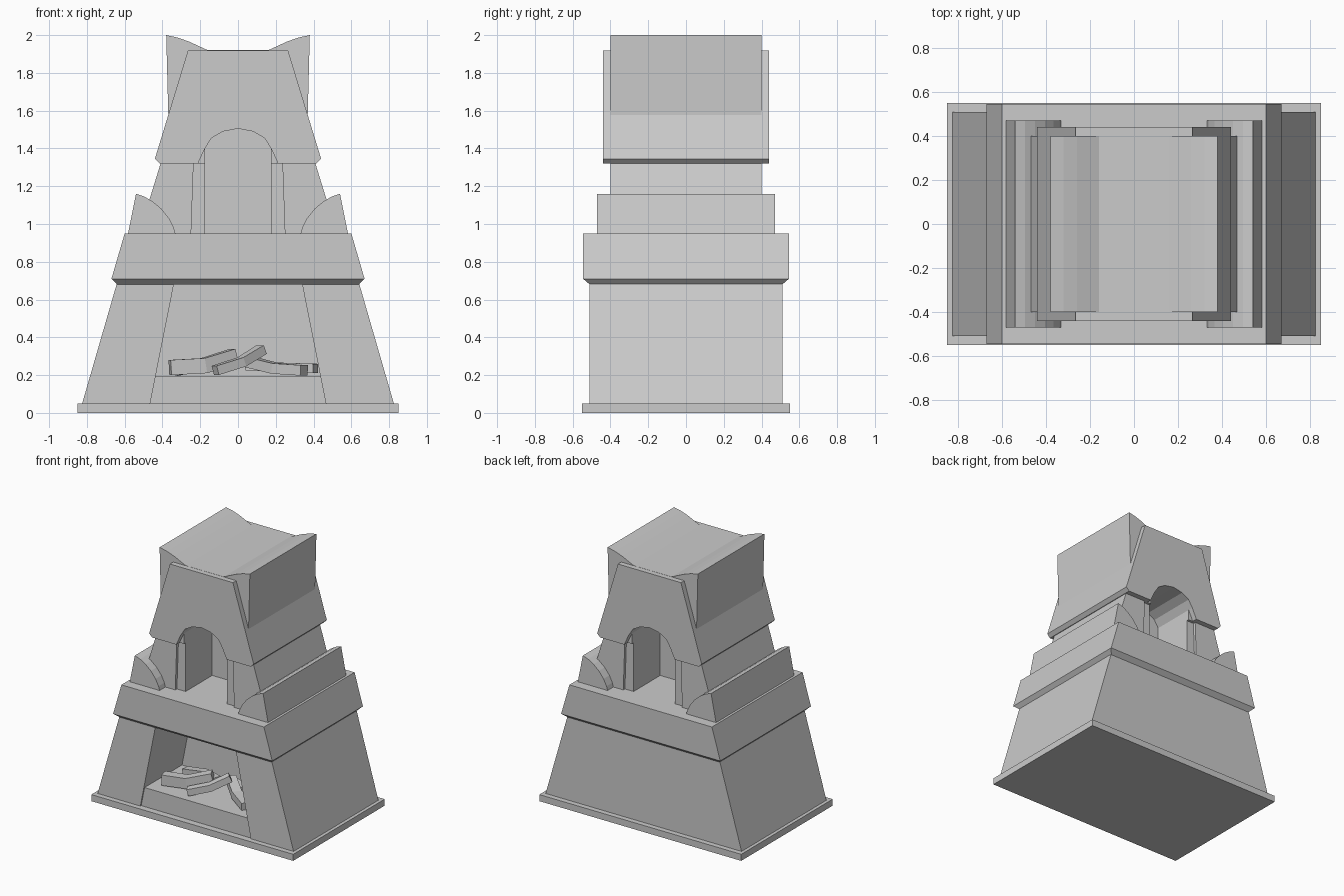
import bpy
from mathutils import Vector

if "Cube" in bpy.data.objects:
    bpy.data.objects.remove(bpy.data.objects["Cube"])

stone = bpy.data.materials.new("grey_stone")
stone.use_nodes = True
GREY = (0.6, 0.6, 0.6, 1)
stone.diffuse_color = GREY
stone.node_tree.nodes["Principled BSDF"].inputs["Base Color"].default_value = GREY


def make(name, verts, faces):
    mesh = bpy.data.meshes.new(name)
    mesh.from_pydata(verts, [], faces)
    mesh.materials.append(stone)
    obj = bpy.data.objects.new(name, mesh)
    bpy.context.collection.objects.link(obj)
    return obj


def loft(name, rings):
    """Skin equal-sized rings and cap both ends."""
    n = len(rings[0])
    verts = [p for ring in rings for p in ring]
    faces = [tuple(range(n))[::-1], tuple(range(len(verts) - n, len(verts)))]
    for r in range(len(rings) - 1):
        for i in range(n):
            j = (i + 1) % n
            faces.append((r * n + i, r * n + j, r * n + n + j, r * n + n + i))
    return make(name, verts, faces)


def prism(name, profile, y0, y1):
    """Extrude an x-z outline, given counter-clockwise from the front."""
    # rings run from the back to the front so that normals point outwards
    return loft(name, [[(x, y, z) for x, z in profile] for y in (y1, y0)])


def mirrored(half):
    """Complete a right half outline (bottom to top) on the other side."""
    return half + [(-x, z) for x, z in reversed(half)]


def tiers(name, levels):
    """Stack of rectangles given as half width, half depth, height."""
    return loft(name, [[(-x, -y, z), (x, -y, z), (x, y, z), (-x, y, z)]
                       for x, y, z in levels])


def cut(obj, cutter):
    cutter.hide_render = True
    mod = obj.modifiers.new("cut", "BOOLEAN")
    mod.operation = "DIFFERENCE"
    mod.solver = "EXACT"
    mod.object = cutter
    bpy.context.view_layer.objects.active = obj
    bpy.ops.object.modifier_apply(modifier=mod.name)
    bpy.data.objects.remove(cutter)


# Base slab, hearth body with its tapering fire opening, raised floor
tiers("base_slab", [(0.85, 0.55, 0), (0.85, 0.55, 0.05)])
body = prism("hearth_body", mirrored([(0.825, 0.05), (0.64, 0.69)]), -0.51, 0.51)
cut(body, prism("opening_cutter", mirrored([(0.475, 0), (0.326, 0.75)]), -0.7, -0.05))
prism("hearth_floor", mirrored([(0.466, 0.05), (0.437, 0.195)]), -0.50, -0.04)

# Mantel with chamfered underside
tiers("mantel", [(0.64, 0.51, 0.68), (0.67, 0.545, 0.71), (0.60, 0.545, 0.95)])

# Chimney core and hood
core = prism("chimney_core", mirrored([(0.527, 0.94), (0.41, 1.32), (0.33, 1.6)]), -0.40, 0.40)
hood = prism("chimney_hood", mirrored([(0.415, 1.32), (0.44, 1.345), (0.265, 1.919)]), -0.44, 0.44)

# Arched niches on front and back, with recessed pillars and flared hood edge
arch = [(0.175, 1.40), (0.14, 1.455), (0.08, 1.49), (0, 1.505)]
arch_outline = arch + [(-x, z) for x, z in reversed(arch[:-1])]
niche = [(-0.175, 0.9), (0.175, 0.9)] + arch_outline
flare = [(-0.22, 1.30), (-0.21, 1.325), (-0.175, 1.40), (0.175, 1.40), (0.21, 1.325), (0.22, 1.30)][::-1]
flare = [flare[5], flare[0], flare[1], flare[2], flare[3], flare[4]]
recess = mirrored([(0.25, 0.9), (0.235, 1.33)])
for side in (-1, 1):
    def span(a, b):
        return sorted((side * a, side * b))
    for part in (core, hood):
        cut(part, prism("niche_cutter", niche, *span(0.06, 0.7)))
    cut(core, prism("recess_cutter", recess, *span(0.38, 0.7)))
    cut(hood, prism("flare_cutter", flare, *span(0.40, 0.7)))

# Saddle-shaped crown with raised horns
prism("crown", mirrored([(0.369, 1.575), (0.38, 2.0), (0.32, 1.987),
                         (0.26, 1.966), (0.21, 1.943), (0.16, 1.92)]), -0.40, 0.40)

# Curved corbels on the mantel
corbel = [(0.33, 0.945), (0.583, 0.945), (0.54, 1.16), (0.495, 1.145),
          (0.45, 1.118), (0.405, 1.08), (0.365, 1.03), (0.34, 0.98)]
prism("left_corbel", corbel, -0.47, 0.47)
prism("right_corbel", [(-x, z) for x, z in reversed(corbel)], -0.47, 0.47)


def log(name, points, width, height):
    """Square-cut log swept along a short bent path."""
    pts = [Vector(p) for p in points]
    rings = []
    for i, p in enumerate(pts):
        along = (pts[min(i + 1, len(pts) - 1)] - pts[max(i - 1, 0)]).normalized()
        side = along.cross(Vector((0, 0, 1))).normalized() * width / 2
        up = side.cross(along).normalized() * height / 2
        rings.append([p - side - up, p + side - up, p + side + up, p - side + up])
    loft(name, rings)


# Firewood
log("log_left", [(-0.36, -0.38, 0.24), (-0.18, -0.35, 0.25), (-0.02, -0.27, 0.30)], 0.07, 0.08)
log("log_front", [(-0.12, -0.43, 0.225), (0.02, -0.36, 0.27), (0.125, -0.27, 0.335)], 0.06, 0.05)
log("log_right", [(0.35, -0.40, 0.225), (0.20, -0.30, 0.235), (0.06, -0.17, 0.27)], 0.07, 0.055)
log("log_far_right", [(0.41, -0.30, 0.235), (0.24, -0.22, 0.24), (0.05, -0.16, 0.25)], 0.06, 0.05)
log("log_back", [(-0.33, -0.16, 0.22), (-0.15, -0.19, 0.26), (0.0, -0.25, 0.27)], 0.06, 0.05)
